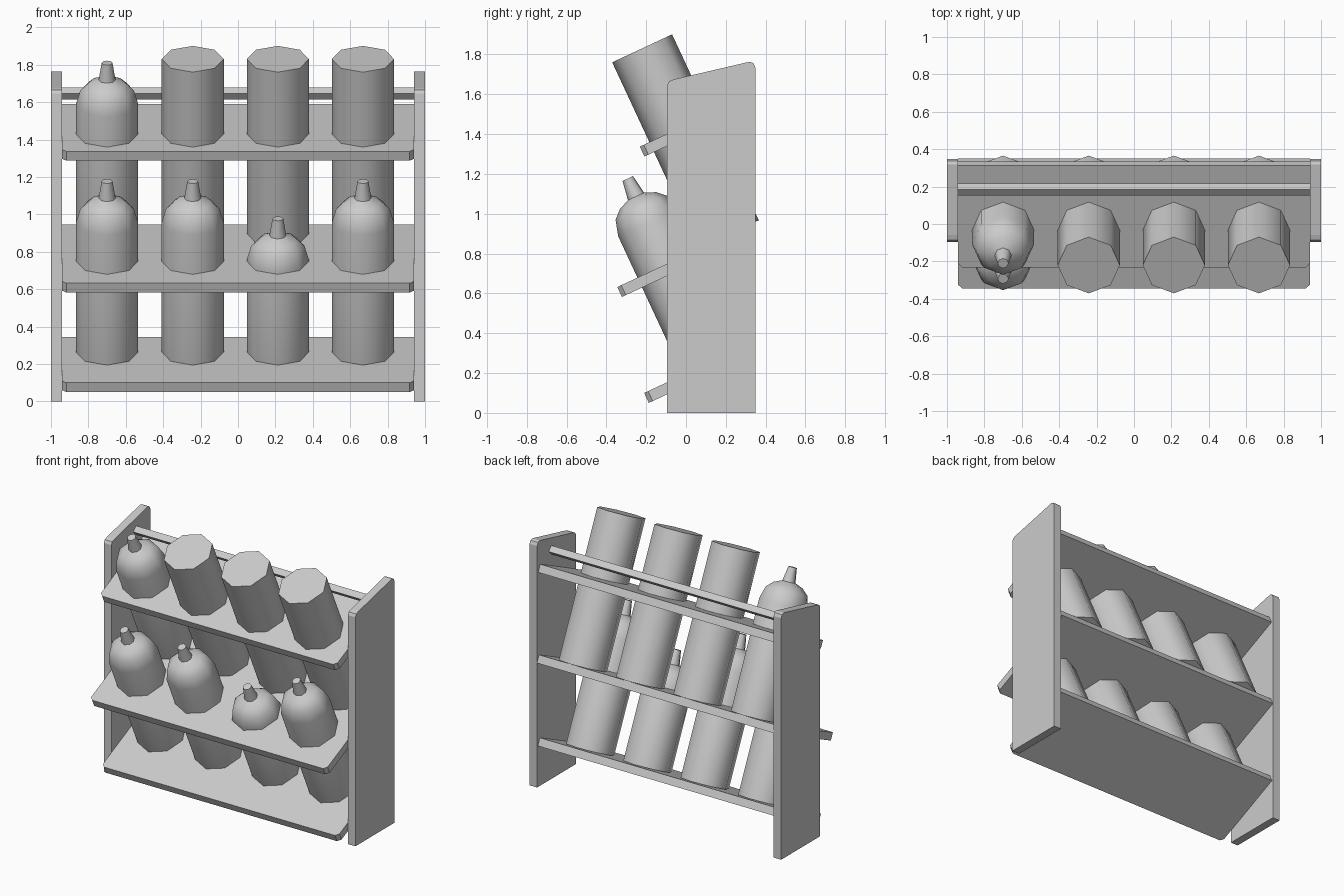
import bpy, bmesh, math

cube = bpy.data.objects.get("Cube")
if cube:
    bpy.data.objects.remove(cube, do_unlink=True)

TILT = math.radians(25)
SMOOTH = math.radians(50)

grey = bpy.data.materials.new("plain grey")
grey.use_nodes = True
grey.diffuse_color = (0.6, 0.6, 0.6, 1)
grey.node_tree.nodes["Principled BSDF"].inputs["Base Color"].default_value = (0.6, 0.6, 0.6, 1)


def finish(name, bm, smooth=False):
    """Turn a bmesh into a named grey object."""
    bmesh.ops.recalc_face_normals(bm, faces=bm.faces)
    for f in bm.faces:
        f.smooth = smooth
    for e in bm.edges:
        e.smooth = smooth and e.calc_face_angle(0) < SMOOTH
    mesh = bpy.data.meshes.new(name)
    bm.to_mesh(mesh)
    bm.free()
    mesh.materials.append(grey)
    obj = bpy.data.objects.new(name, mesh)
    bpy.context.collection.objects.link(obj)
    return obj


def prism(name, points, offset):
    """Extrude a closed outline along an offset."""
    bm = bmesh.new()
    face = bm.faces.new([bm.verts.new(p) for p in points])
    out = bmesh.ops.extrude_face_region(bm, geom=[face])
    verts = [v for v in out["geom"] if isinstance(v, bmesh.types.BMVert)]
    bmesh.ops.translate(bm, verts=verts, vec=offset)
    return finish(name, bm)


def lathe(name, profile, sides=8):
    """Stack rings of (radius, height) and cap both ends."""
    bm = bmesh.new()
    rings = []
    for r, h in profile:
        angles = [math.tau * i / sides for i in range(sides)]
        rings.append([bm.verts.new((r * math.cos(a), r * math.sin(a), h)) for a in angles])
    for low, high in zip(rings, rings[1:]):
        for i in range(sides):
            j = (i + 1) % sides
            bm.faces.new((low[i], low[j], high[j], high[i]))
    bm.faces.new(rings[0])
    bm.faces.new(rings[-1])
    return finish(name, bm, True)


def lean(obj, x, y, z):
    obj.location = (x, y, z)
    obj.rotation_euler.x = TILT


# Side panels with sloping, clipped tops
outline = [(-0.095, 0), (0.348, 0), (0.348, 1.735), (0.338, 1.757), (0.318, 1.763),
           (-0.06, 1.675), (-0.085, 1.665), (-0.095, 1.645)]
for name, x in (("left_panel", 0.94), ("right_panel", -1.0)):
    prism(name, [(x, y, z) for y, z in outline], (0.06, 0, 0))

# Tilted shelves with clipped front corners; each is placed by its upper front edge
HALF, CLIP, THICK = 0.94, 0.022, 0.055
for name, y, z, depth in (("bottom_shelf", -0.21, 0.1, 0.58),
                          ("middle_shelf", -0.345, 0.632, 0.74),
                          ("top_shelf", -0.232, 1.337, 0.6)):
    half_outline = [(HALF - CLIP, 0), (HALF, CLIP), (HALF, depth)]
    loop = half_outline + [(-px, py) for px, py in reversed(half_outline)]
    lean(prism(name, [(px, py, 0) for px, py in loop], (0, 0, -THICK)), 0, y, z)

# Diamond-section rail between the panels
RY, RZ, RR = 0.185, 1.645, 0.032
prism("back_rail", [(-HALF, RY - RR, RZ), (-HALF, RY, RZ + RR),
                    (-HALF, RY + RR, RZ), (-HALF, RY, RZ - RR)], (2 * HALF, 0, 0))

# Leaning bottles and cylinders standing on the lower two shelves
RADIUS = 0.166
SHOULDER = [(RADIUS, 0.765), (0.143, 0.845), (0.1, 0.885), (0.045, 0.908), (0.029, 1.007)]
COLUMNS = (-0.7, -0.242, 0.213, 0.668)


def bottle(name, shorten=0):
    return lathe(name, [(RADIUS, 0)] + [(r, h - shorten) for r, h in SHOULDER])


for i, x in enumerate(COLUMNS):
    lower = bottle(f"lower_bottle_{i + 1}", 0.22 if i == 2 else 0)
    lean(lower, x, 0.133, 0.264)
    if i == 0:
        upper = bottle("upper_bottle")
    else:
        upper = lathe(f"upper_cylinder_{i}", [(RADIUS, 0), (RADIUS, 1.03)])
    lean(upper, x, 0.215, 0.897)
